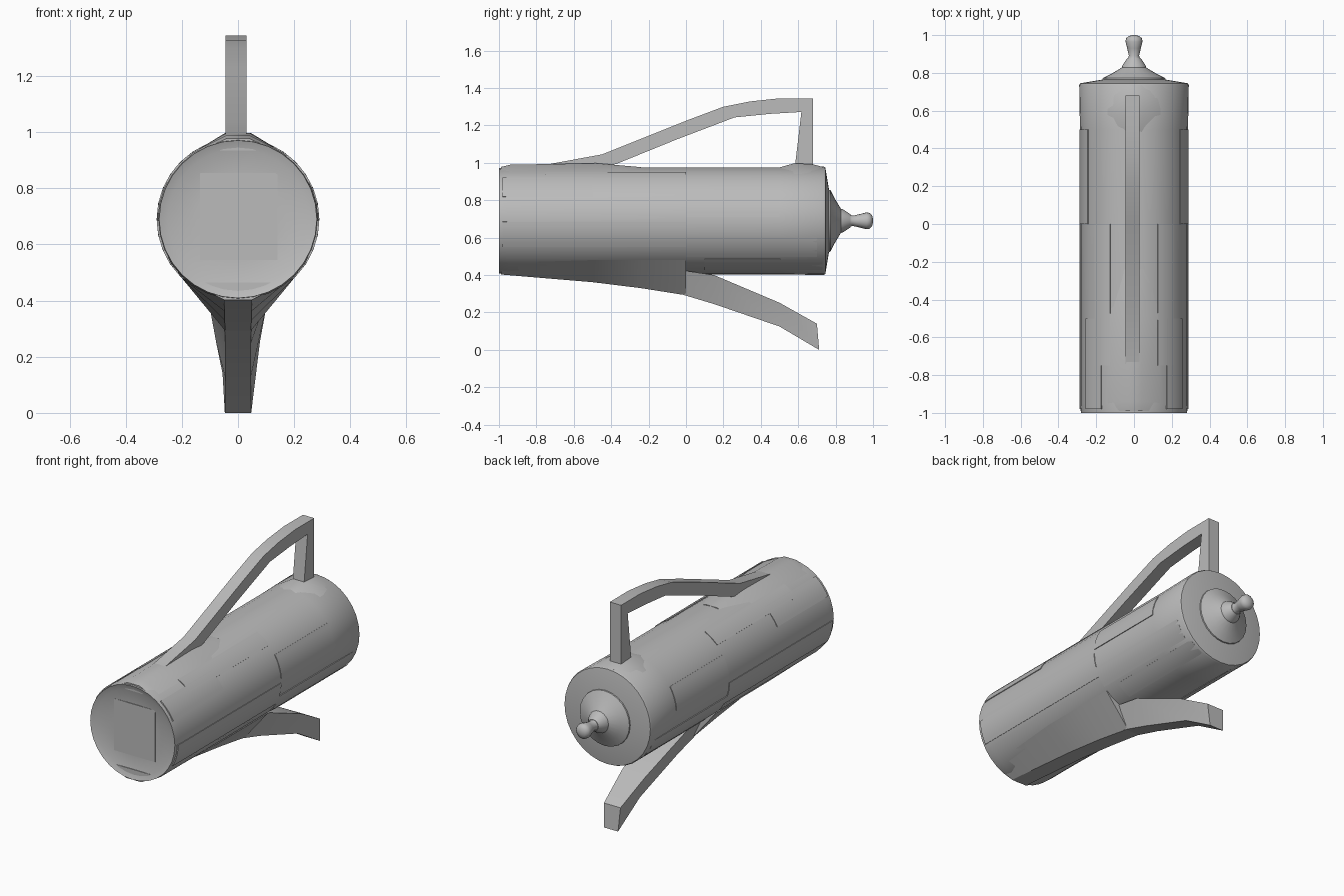
import bpy, bmesh, math

cube = bpy.data.objects.get("Cube")
if cube:
    bpy.data.objects.remove(cube, do_unlink=True)

grey = bpy.data.materials.new("plain grey")
grey.use_nodes = True
grey.diffuse_color = (0.5, 0.5, 0.5, 1)
grey.node_tree.nodes["Principled BSDF"].inputs["Base Color"].default_value = (0.5, 0.5, 0.5, 1)

AXIS_Z = 0.69   # height of the pot's lying axis


def finish(name, bm, angle=35):
    bmesh.ops.recalc_face_normals(bm, faces=bm.faces)
    mesh = bpy.data.meshes.new(name)
    bm.to_mesh(mesh)
    bm.free()
    ob = bpy.data.objects.new(name, mesh)
    bpy.context.collection.objects.link(ob)
    mesh.materials.append(grey)
    bpy.ops.object.select_all(action='DESELECT')
    ob.select_set(True)
    bpy.context.view_layer.objects.active = ob
    bpy.ops.object.shade_smooth_by_angle(angle=math.radians(angle))
    return ob


def loft(name, sections, angle=35):
    """Skin equal-length closed rings of points and cap both ends."""
    bm = bmesh.new()
    rings = [[bm.verts.new(p) for p in s] for s in sections]
    n = len(rings[0])
    for a, b in zip(rings, rings[1:]):
        for i in range(n):
            j = (i + 1) % n
            bm.faces.new((a[i], a[j], b[j], b[i]))
    bm.faces.new(rings[0])
    bm.faces.new(rings[-1])
    return finish(name, bm, angle)


def turned(name, profile, sides=32, angle=35):
    """Turn (radius, y) points around the pot's axis."""
    def ring(r, y):
        return [(r * math.sin(t), y, AXIS_Z + r * math.cos(t))
                for t in (math.tau * i / sides for i in range(sides))]
    return loft(name, [ring(r, y) for r, y in profile], angle)


def trapezoid(y, top_half, top_z, low_half, low_z, slope=0):
    """Cross-section at y, its lower edge shifted along y by slope."""
    return [(-top_half, y, top_z), (top_half, y, top_z),
            (low_half, y + slope, low_z), (-low_half, y + slope, low_z)]


def slab(name, y0, y1, middle, width, r=0.289):
    """Thin curved strip on the pot wall; angles in degrees from the top."""
    steps = 6
    angles = [math.radians(middle + width * (i / steps - 0.5)) for i in range(steps + 1)]
    path = [(r, a) for a in angles] + [(r - 0.02, a) for a in reversed(angles)]
    loft(name, [[(q * math.sin(a), y, AXIS_Z + q * math.cos(a)) for q, a in path]
                for y in (y0, y1)])


# Pot body, with a shallow dished base and a sloping shoulder at the lid end
turned("pot_body", [(0.15, -0.98), (0.25, -0.988), (0.281, -1.0), (0.286, -0.95),
                    (0.286, 0.5), (0.290, 0.735), (0.285, 0.745), (0.165, 0.765)])

# Square panel in the base
loft("base_panel", [[(x, y, z) for x, z in ((-0.135, 0.545), (0.14, 0.545),
                                            (0.14, 0.855), (-0.135, 0.855))]
                    for y in (-0.985, -0.95)])

# Lid and knob
turned("lid", [(0.17, 0.74), (0.165, 0.772), (0.12, 0.795), (0.065, 0.828), (0.06, 0.842),
               (0.034, 0.88)], 24, 25)
turned("lid_knob", [(0.034, 0.875), (0.027, 0.89), (0.036, 0.93), (0.045, 0.965),
                    (0.042, 0.983), (0.028, 0.995), (0.01, 1.0)], 16, 50)

# Overlapping wall strips
for i, (y0, y1, middle, width) in enumerate((
        (-0.98, -0.5, 50, 26), (-0.75, 0.0, 36, 20), (0.0, 0.5, 72, 28),
        (0.0, 0.7, 120, 24), (-0.98, 0.0, 105, 28), (0.1, 0.73, 146, 20))):
    for side, sign in (("left", 1), ("right", -1)):
        slab(f"wall_strip_{side}_{i + 1}", y0, y1, sign * middle, width)

# Handle: one side outline given thickness
outline = ((-0.75, 0.99), (-0.45, 1.045), (0.0, 1.225), (0.2, 1.3), (0.34, 1.328),
           (0.5, 1.345), (0.68, 1.345), (0.68, 0.96), (0.58, 0.96), (0.617, 1.272),
           (0.45, 1.262), (0.26, 1.243), (-0.05, 1.125), (-0.37, 0.995), (-0.5, 0.96),
           (-0.75, 0.96))
loft("handle", [[(x, y, z) for y, z in outline] for x in (-0.045, 0.03)])

# Fairings that blend the handle's two feet into the wall
loft("handle_front_fairing", [trapezoid(-0.99, 0.04, 0.978, 0.13, 0.935),
                              trapezoid(-0.94, 0.04, 0.99, 0.14, 0.94),
                              trapezoid(-0.48, 0.04, 0.998, 0.14, 0.94),
                              trapezoid(-0.24, 0.04, 0.977, 0.12, 0.94)])
loft("handle_rear_fairing", [trapezoid(0.48, 0.04, 0.97, 0.11, 0.94),
                             trapezoid(0.58, 0.045, 0.998, 0.14, 0.94),
                             trapezoid(0.68, 0.045, 0.992, 0.14, 0.94),
                             trapezoid(0.735, 0.04, 0.977, 0.12, 0.94)])

# Swelling of the wall that leads into the spout
loft("spout_flare", [trapezoid(-0.99, 0.17, 0.465, 0.05, 0.403),
                     trapezoid(-0.5, 0.2, 0.48, 0.048, 0.362),
                     trapezoid(-0.24, 0.2, 0.48, 0.048, 0.33),
                     trapezoid(0.0, 0.2, 0.48, 0.045, 0.292)], 20)

# Spout
loft("spout", [trapezoid(-0.05, 0.11, 0.43, 0.048, 0.305),
               trapezoid(0.15, 0.105, 0.40, 0.045, 0.245),
               trapezoid(0.5, 0.078, 0.252, 0.045, 0.125),
               trapezoid(0.7, 0.055, 0.14, 0.047, 0.0, 0.012)])
